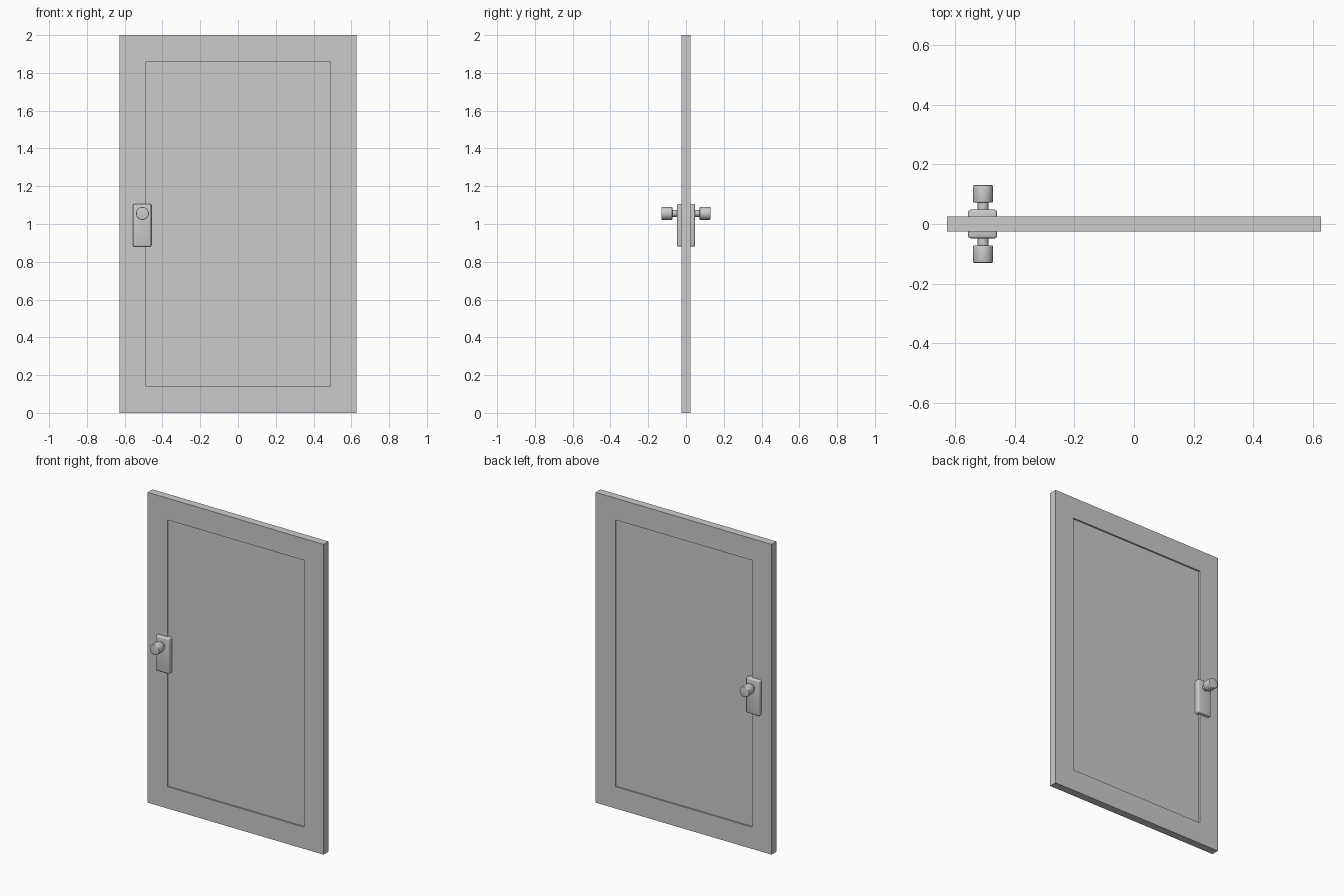
import bpy, bmesh
from math import radians
from mathutils import Matrix, Vector

if "Cube" in bpy.data.objects:
    bpy.data.objects.remove(bpy.data.objects["Cube"])


def finish(bm, name, smooth=False):
    bmesh.ops.recalc_face_normals(bm, faces=bm.faces)
    me = bpy.data.meshes.new(name)
    bm.to_mesh(me)
    bm.free()
    ob = bpy.data.objects.new(name, me)
    bpy.context.collection.objects.link(ob)
    if smooth:
        bpy.ops.object.select_all(action='DESELECT')
        ob.select_set(True)
        bpy.context.view_layer.objects.active = ob
        bpy.ops.object.shade_smooth_by_angle(angle=radians(35))
    return ob


def box(lo, hi):
    lo, hi = Vector(lo), Vector(hi)
    bm = bmesh.new()
    bmesh.ops.create_cube(bm, size=1)
    bmesh.ops.scale(bm, vec=hi - lo, verts=bm.verts)
    bmesh.ops.translate(bm, vec=(lo + hi) / 2, verts=bm.verts)
    return bm


def bevel(bm, edges, width):
    bmesh.ops.bevel(bm, geom=edges, offset=width, segments=3,
                    profile=0.5, affect='EDGES')


# door slab with a recessed panel on both faces
bm = box((-0.627, -0.025, 0), (0.627, 0.025, 2))
for s in (-1, 1):
    face = next(f for f in bm.faces if f.normal.y * s > 0.9)
    bmesh.ops.inset_region(bm, faces=[face], thickness=0.198)
    ring = bmesh.ops.extrude_face_region(bm, geom=[face])['geom']
    bmesh.ops.translate(bm, vec=(0, -s * 0.01, 0),
                        verts=[v for v in ring if isinstance(v, bmesh.types.BMVert)])
    bmesh.ops.delete(bm, geom=[face], context='FACES')
    bm.normal_update()
finish(bm, "door_slab")

# lock plate running through the door
bm = box((-0.556, -0.048, 0.88), (-0.459, 0.048, 1.107))
bevel(bm, bm.edges[:], 0.008)
finish(bm, "lock_plate", True)


def rod(name, y0, y1, r, edge=0):
    bm = bmesh.new()
    bmesh.ops.create_cone(bm, cap_ends=True, segments=32, radius1=r, radius2=r,
                          depth=abs(y1 - y0),
                          matrix=Matrix.Translation((-0.506, (y0 + y1) / 2, 1.056))
                          @ Matrix.Rotation(radians(90), 4, 'X'))
    if edge:
        rims = [e for e in bm.edges if any(len(f.verts) > 4 for f in e.link_faces)]
        bevel(bm, rims, edge)
    finish(bm, name, True)


# neck and knob on each side
for s, side in ((-1, "front"), (1, "back")):
    rod(side + "_neck", s * 0.044, s * 0.076, 0.018)
    rod(side + "_knob", s * 0.072, s * 0.13, 0.034, 0.004)
